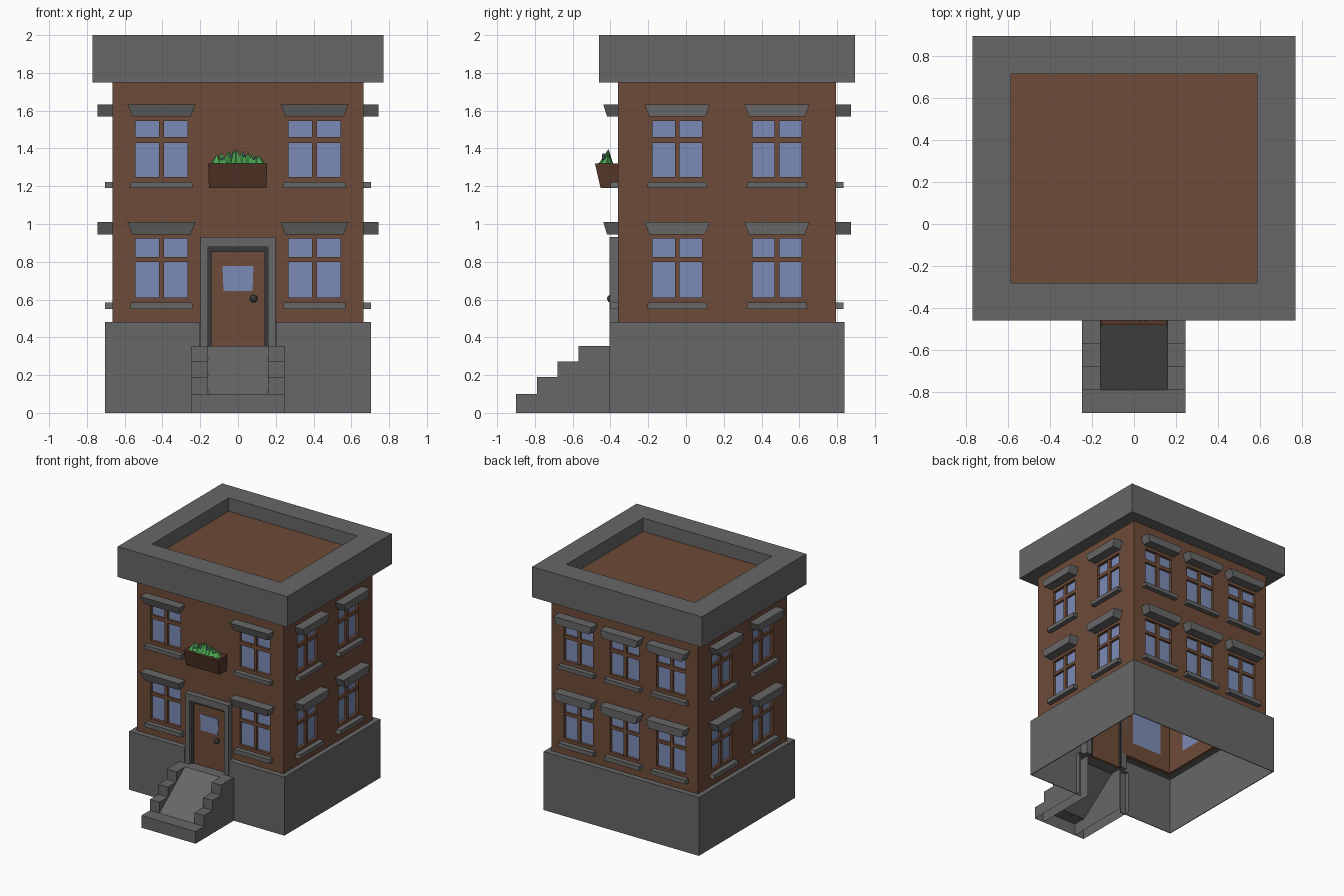
import bpy, bmesh, math, random
from mathutils import Matrix, Vector

if "Cube" in bpy.data.objects:
    bpy.data.objects.remove(bpy.data.objects["Cube"], do_unlink=True)
random.seed(4)


def material(name, r, g, b):
    m = bpy.data.materials.new(name)
    m.use_nodes = True
    m.diffuse_color = (r, g, b, 1)
    m.node_tree.nodes["Principled BSDF"].inputs["Base Color"].default_value = (r, g, b, 1)
    return m


STONE = material("grey_stone", 0.135, 0.135, 0.135)
BRICK = material("brown_brick", 0.155, 0.07, 0.04)
GLASS = material("blue_glass", 0.2, 0.26, 0.47)
WOOD = material("dark_wood", 0.09, 0.038, 0.022)
TRIM = material("dark_trim", 0.04, 0.04, 0.042)
LEAF = material("green_leaf", 0.07, 0.37, 0.08)
PETAL = material("blue_petal", 0.2, 0.3, 0.5)


def finish(name, bm, mat, matrix=Matrix()):
    mesh = bpy.data.meshes.new(name)
    bm.to_mesh(mesh)
    bm.free()
    mesh.materials.append(mat)
    ob = bpy.data.objects.new(name, mesh)
    ob.matrix_world = matrix
    bpy.context.collection.objects.link(ob)
    return ob


def box(name, x, y, z, mat, matrix=Matrix(), slope=0, taper=0):
    """Box from ranges; slope pulls the bottom front edge in, taper the bottom ends."""
    bm = bmesh.new()
    for v in bmesh.ops.create_cube(bm, size=1)["verts"]:
        a, b, c = (t > 0 for t in v.co)
        v.co = (x[a], y[b], z[c])
        if not c:
            v.co.x += -taper if a else taper
            v.co.y += 0 if b else slope
    return finish(name, bm, mat, matrix)


def sheet(name, us, zs, holes, thick, mat, matrix):
    """Upright wall with rectangular openings, thickened inward."""
    us = sorted(set(us) | {u for h in holes for u in h[:2]})
    zs = sorted(set(zs) | {z for h in holes for z in h[2:]})
    bm = bmesh.new()
    for a, b in zip(us, us[1:]):
        for c, d in zip(zs, zs[1:]):
            mu, mz = (a + b) / 2, (c + d) / 2
            if not any(h[0] < mu < h[1] and h[2] < mz < h[3] for h in holes):
                bm.faces.new([bm.verts.new((u, 0, z)) for u, z in ((a, c), (b, c), (b, d), (a, d))])
    bmesh.ops.remove_doubles(bm, verts=bm.verts, dist=1e-5)
    bmesh.ops.dissolve_limit(bm, angle_limit=0.01, verts=bm.verts, edges=bm.edges)
    ob = finish(name, bm, mat, matrix)
    mod = ob.modifiers.new("thickness", "SOLIDIFY")
    mod.thickness, mod.offset = thick, -1


def extrude_x(name, profile, x0, x1, mat, skip=()):
    """Strips swept along x from a y-z profile, with end caps."""
    bm = bmesh.new()
    ends = [[bm.verts.new((x, y, z)) for y, z in profile] for x in (x0, x1)]
    n = len(profile)
    for i in range(n):
        if i not in skip:
            j = (i + 1) % n
            bm.faces.new((ends[0][i], ends[0][j], ends[1][j], ends[1][i]))
    for e in ends:
        bm.faces.new(e)
    bmesh.ops.recalc_face_normals(bm, faces=bm.faces)
    return finish(name, bm, mat)


CY = 0.2175  # middle of the building in y


def side_matrix(angle, half):
    rot = Matrix.Rotation(math.radians(angle), 4, "Z")
    return Matrix.Translation((0, CY, 0)) @ rot @ Matrix.Translation((0, -half, 0))


# Window heights per floor: pane bottom, bar bottom, bar top, pane top, sill, lintel
FLOORS = [(0.61, 0.80, 0.825, 0.922, (0.55, 0.585), (0.945, 1.01)),
          (1.25, 1.43, 1.46, 1.545, (1.19, 1.222), (1.57, 1.632))]


def window(name, u, floor, w, slope, matrix):
    z0, b0, b1, z1, sill, lintel = floor
    box(name + "_glass", (u - w, u + w), (0.024, 0.03), (z0, z1), GLASS, matrix)
    box(name + "_mullion", (u - 0.013, u + 0.013), (0.006, 0.024), (z0, z1), BRICK, matrix)
    box(name + "_crossbar", (u - w, u + w), (0.006, 0.024), (b0, b1), BRICK, matrix)
    box(name + "_sill", (u - w - 0.025, u + w + 0.025), (-0.04, 0), sill, STONE, matrix, taper=-0.006)
    box(name + "_lintel", (u - w - 0.042, u + w + 0.042), (-0.078, 0), lintel, STONE, matrix, slope, 0.024)


# Brick walls with their windows, and the stone base walls
SIDES = [("front", 0, True, (-0.405, 0.405), 0.137), ("left", 90, False, (-0.264, 0.264), 0.13),
         ("back", 180, True, (-0.42, 0, 0.42), 0.132), ("right", -90, False, (-0.264, 0.264), 0.13)]
for side, angle, wide, centres, w in SIDES:
    m = side_matrix(angle, 0.5775 if wide else 0.665)
    half = 0.665 if wide else 0.5775
    holes = [(u - w, u + w, f[0], f[3]) for u in centres for f in FLOORS]
    base_holes = []
    if side == "front":
        holes.append((-0.16, 0.16, 0.48, 0.88))
        base_holes.append((-0.2, 0.2, 0, 0.48))
    sheet(side + "_wall", (-half, half), (0.48, 1.76), holes, 0.03, BRICK, m)
    for i, u in enumerate(centres):
        for k, f in enumerate(FLOORS):
            window(f"{side}_window_{k}_{i}", u, f, w, 0.02 if side == "front" else 0, m)
    mb = side_matrix(angle, 0.6225 if wide else 0.705)
    hb = 0.705 if wide else 0.6225
    sheet(side + "_base_wall", (-hb, hb), (0, 0.48), base_holes, 0.006, STONE, mb)
    # Ledge on top of the base, broken at the door
    for a, b in (((-hb, -0.2), (0.2, hb)) if side == "front" else ((-hb, hb),)):
        box(side + "_base_ledge", (a, b), (0, 0.045), (0.474, 0.48), STONE, mb)


# Stone parapet ring and sunken roof
bm = bmesh.new()
loops = []
for hx, hy, z in ((0.77, 0.6775, 1.75), (0.77, 0.6775, 2), (0.585, 0.4975, 2), (0.585, 0.4975, 1.75)):
    loops.append([bm.verts.new((sx * hx, CY + sy * hy, z)) for sx, sy in ((-1, -1), (1, -1), (1, 1), (-1, 1))])
for a, b in zip(loops, loops[1:] + loops[:1]):
    for i in range(4):
        j = (i + 1) % 4
        bm.faces.new((a[i], a[j], b[j], b[i]))
bmesh.ops.recalc_face_normals(bm, faces=bm.faces)
finish("parapet", bm, STONE)
box("roof", (-0.585, 0.585), (-0.28, 0.715), (1.87, 1.89), BRICK)

# Entrance steps: stepped cheeks either side of a worn slope, open underneath
STEPS = [(-0.9, 0.1), (-0.79, 0.19), (-0.68, 0.272), (-0.57, 0.355)]
profile = [(-0.9, 0)]
for i, (y, z) in enumerate(STEPS):
    back = STEPS[i + 1][0] if i < 3 else -0.36
    profile += [(y, z), (back, z)]
profile.append((-0.36, 0))
last = len(profile) - 1
for name, x0, x1 in (("steps_right_end", -0.247, -0.16), ("steps_left_end", 0.16, 0.245)):
    extrude_x(name, profile, x0, x1, STONE, skip=(last - 1, last))
slope = [(-0.9, 0), (-0.9, 0.1), (-0.79, 0.1), (-0.46, 0.355), (-0.36, 0.355), (-0.36, 0)]
extrude_x("worn_steps", slope, -0.16, 0.16, STONE, skip=(4, 5))

# Door surround, trim, door, pane and knob
for s in (-1, 1):
    box("door_jamb", sorted((s * 0.158, s * 0.199)), (-0.406, -0.33), (0.355, 0.932), STONE)
    box("door_trim_side", sorted((s * 0.139, s * 0.158)), (-0.38, -0.33), (0.355, 0.877), TRIM)
box("door_head", (-0.158, 0.158), (-0.406, -0.33), (0.877, 0.932), STONE)
box("door_trim_top", (-0.139, 0.139), (-0.38, -0.33), (0.853, 0.877), TRIM)
box("door", (-0.139, 0.139), (-0.37, -0.345), (0.355, 0.853), BRICK)
box("door_pane", (-0.082, 0.082), (-0.374, -0.368), (0.645, 0.777), GLASS, taper=0.005)
bm = bmesh.new()
bmesh.ops.create_uvsphere(bm, u_segments=12, v_segments=8, radius=0.021)
knob = finish("door_knob", bm, TRIM, Matrix.Translation((0.083, -0.397, 0.605)))
knob.data.shade_smooth()
box("knob_stem", (0.075, 0.091), (-0.39, -0.368), (0.597, 0.613), TRIM)

# Flower box with leafy clumps and small flowers
box("flower_box", (-0.158, 0.155), (-0.482, -0.36), (1.19, 1.32), WOOD, slope=0.03, taper=0.004)
bm = bmesh.new()
for i in range(9):
    x = -0.11 + 0.0275 * i
    h = 0.075 - 0.3 * abs(x + 0.01)
    ring = [Vector((x + 0.036 * math.cos(a), -0.425 + 0.04 * math.sin(a), 1.318))
            for a in (k * math.tau / 5 + random.random() for k in range(5))]
    tip = bm.verts.new((x + random.uniform(-0.01, 0.01), -0.41, 1.325 + h))
    base = [bm.verts.new(p) for p in ring]
    for k in range(5):
        bm.faces.new((base[k], base[(k + 1) % 5], tip))
finish("leaves", bm, LEAF)
for x, z in ((-0.085, 1.345), (-0.035, 1.36), (0.03, 1.365), (0.085, 1.35)):
    bm = bmesh.new()
    bmesh.ops.create_icosphere(bm, subdivisions=1, radius=0.01)
    finish("flower", bm, PETAL, Matrix.Translation((x, -0.437, z)))
